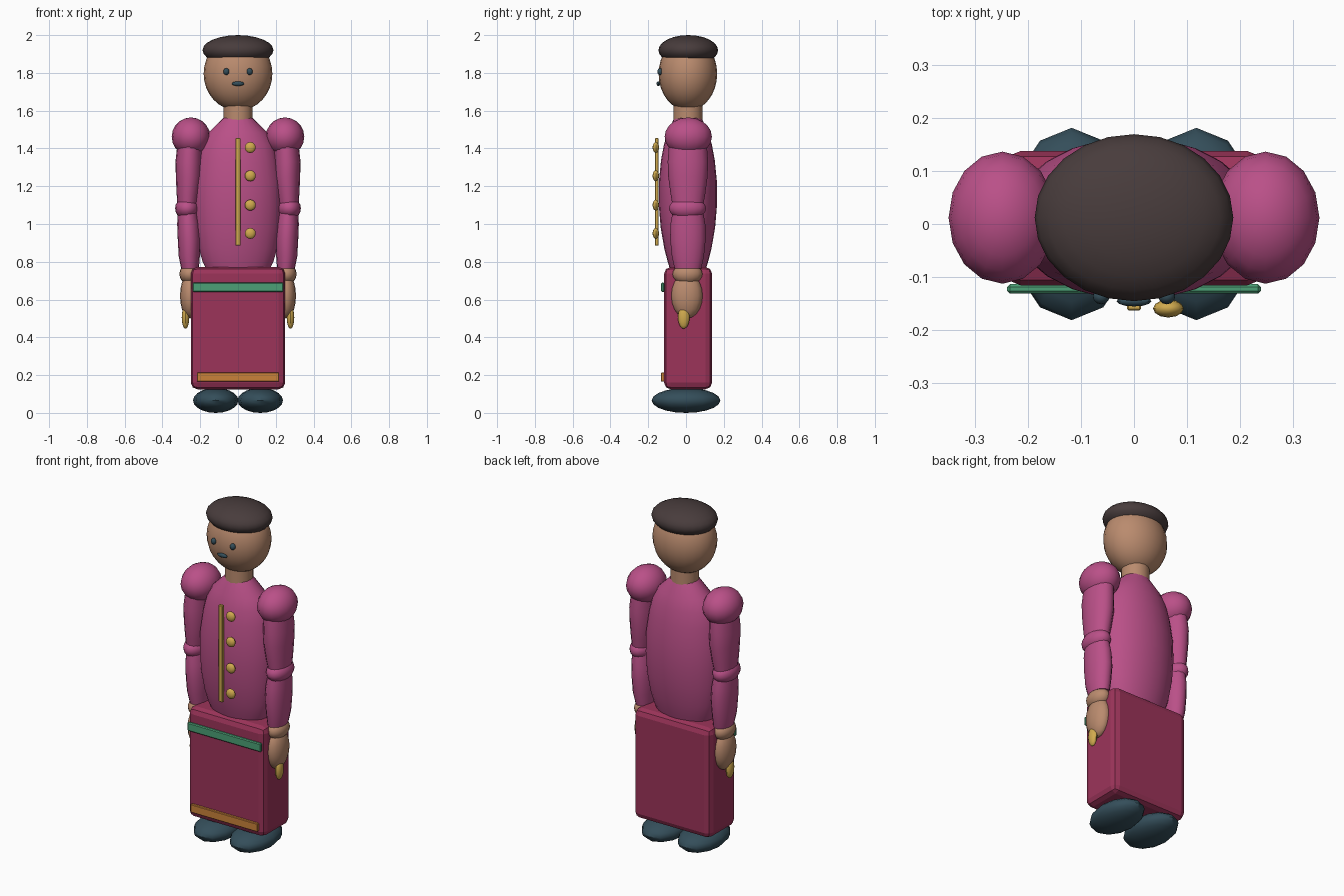
import bpy, bmesh, math

if "Cube" in bpy.data.objects:
    bpy.data.objects.remove(bpy.data.objects["Cube"])

def lin(c):
    c /= 255
    return c / 12.92 if c <= 0.04045 else ((c + 0.055) / 1.055) ** 2.4

def material(name, r, g, b):
    m = bpy.data.materials.new(name)
    m.diffuse_color = (lin(r), lin(g), lin(b), 1)
    m.use_nodes = True
    m.node_tree.nodes["Principled BSDF"].inputs["Base Color"].default_value = m.diffuse_color
    return m

PINK = material("pink cloth", 186, 80, 136)
CRIMSON = material("crimson", 156, 52, 90)
SKIN = material("skin", 186, 139, 110)
DARK = material("dark brown", 72, 60, 60)
TEAL = material("dark teal", 52, 78, 90)
GOLD = material("gold", 208, 170, 78)
GREEN = material("green", 76, 160, 118)
ORANGE = material("orange", 202, 130, 58)

def finish(name, bm, mat, smooth=True):
    bmesh.ops.recalc_face_normals(bm, faces=bm.faces)
    me = bpy.data.meshes.new(name)
    bm.to_mesh(me)
    bm.free()
    me.materials.append(mat)
    ob = bpy.data.objects.new(name, me)
    bpy.context.collection.objects.link(ob)
    if smooth:
        bpy.ops.object.select_all(action='DESELECT')
        ob.select_set(True)
        bpy.context.view_layer.objects.active = ob
        bpy.ops.object.shade_smooth_by_angle(angle=math.radians(40))
    return ob

def ellipsoid(name, pos, rad, mat, seg=16, rings=10, cut=None):
    """Scaled sphere, optionally sliced flat below height cut."""
    bm = bmesh.new()
    bmesh.ops.create_uvsphere(bm, u_segments=seg, v_segments=rings, radius=1)
    for v in bm.verts:
        v.co = [p + r * c for p, r, c in zip(pos, rad, v.co)]
    if cut is not None:
        res = bmesh.ops.bisect_plane(bm, geom=bm.verts[:] + bm.edges[:] + bm.faces[:],
                                     plane_co=(0, 0, cut), plane_no=(0, 0, -1), clear_outer=True)
        bmesh.ops.holes_fill(bm, edges=[e for e in bm.edges if e.is_boundary])
    return finish(name, bm, mat)

def loft(name, cx, rings, mat, cy=0.01, seg=16):
    """Stack of elliptical rings (z, rx, ry[, x shift])."""
    bm = bmesh.new()
    prev = None
    for z, rx, ry, *dx in rings:
        x0 = cx + (dx[0] if dx else 0)
        ring = [bm.verts.new((x0 + rx * math.cos(2 * math.pi * i / seg),
                              cy + ry * math.sin(2 * math.pi * i / seg), z)) for i in range(seg)]
        if prev:
            for i in range(seg):
                j = (i + 1) % seg
                bm.faces.new((prev[i], prev[j], ring[j], ring[i]))
        else:
            bm.faces.new(ring[::-1])
        prev = ring
    bm.faces.new(prev)
    return finish(name, bm, mat)

def box(name, lo, hi, mat, bevel, segs=1):
    bm = bmesh.new()
    bmesh.ops.create_cube(bm, size=1)
    for v in bm.verts:
        v.co = [(a + b) / 2 + (b - a) * c for a, b, c in zip(lo, hi, v.co)]
    bmesh.ops.bevel(bm, geom=bm.edges[:], offset=bevel, segments=segs,
                    profile=0.5, affect='EDGES')
    return finish(name, bm, mat, False)

# Head, cap and face
ellipsoid("head", (0, 0.01, 1.795), (0.182, 0.155, 0.195), SKIN, 24, 16)
ellipsoid("cap", (0, 0.012, 1.92), (0.188, 0.158, 0.08), DARK, 24, 12, cut=1.876)
loft("neck", 0, [(1.46, 0.077, 0.077), (1.65, 0.077, 0.077)], SKIN)
for s in (-1, 1):
    ellipsoid("eye", (s * 0.062, -0.137, 1.807), (0.016, 0.015, 0.018), TEAL, 12, 8)
ellipsoid("mouth", (0, -0.146, 1.743), (0.033, 0.01, 0.012), TEAL, 12, 8)

# Torso with sloping shoulders
loft("torso", 0, [(0.755, 0.165, 0.093), (0.80, 0.187, 0.107), (0.87, 0.208, 0.125),
                  (0.98, 0.226, 0.144), (1.10, 0.233, 0.154), (1.22, 0.230, 0.154),
                  (1.34, 0.212, 0.142), (1.42, 0.192, 0.127), (1.485, 0.155, 0.108),
                  (1.57, 0.068, 0.068)], PINK, seg=24)

# Jacket trim and buttons
box("jacket_trim", (-0.013, -0.164, 0.885), (0.013, -0.146, 1.455), GOLD, 0.003)
for z in (0.95, 1.10, 1.255, 1.405):
    ellipsoid("button", (0.065, -0.160, z), (0.029, 0.017, 0.029), GOLD, 12, 8)

# Arms, mirrored left and right
for s in (-1, 1):
    ellipsoid("shoulder", (s * 0.249, 0.012, 1.462), (0.102, 0.125, 0.102), PINK)
    loft("upper_arm", s * 0.26, [(1.09, 0.052, 0.08, s * 0.008), (1.16, 0.061, 0.092, s * 0.004),
                                 (1.25, 0.069, 0.104), (1.33, 0.071, 0.107),
                                 (1.42, 0.066, 0.1, -s * 0.005)], PINK)
    ellipsoid("elbow", (s * 0.27, 0.008, 1.083), (0.063, 0.098, 0.06), PINK)
    loft("forearm", s * 0.258, [(0.765, 0.047, 0.071, -s * 0.004), (0.83, 0.056, 0.085),
                                (0.92, 0.061, 0.094), (1.0, 0.06, 0.092, s * 0.004),
                                (1.07, 0.052, 0.08, s * 0.008)], PINK)
    ellipsoid("wrist", (s * 0.256, 0.008, 0.735), (0.054, 0.079, 0.055), SKIN)
    ellipsoid("hand", (s * 0.254, 0.005, 0.62), (0.053, 0.083, 0.12), SKIN)
    ellipsoid("thumb", (s * 0.278, -0.012, 0.505), (0.02, 0.031, 0.06), GOLD, 12, 8)

# Boxy lower body with coloured bands
box("lower_body", (-0.25, -0.116, 0.125), (0.25, 0.138, 0.772), CRIMSON, 0.035, 2)
box("green_band", (-0.24, -0.132, 0.64), (0.24, -0.114, 0.69), GREEN, 0.005)
box("orange_band", (-0.218, -0.132, 0.165), (0.218, -0.114, 0.213), ORANGE, 0.003)

# Shoes
for s in (-1, 1):
    ellipsoid("shoe", (s * 0.118, 0, 0.066), (0.12, 0.182, 0.066), TEAL, 12, 10)
